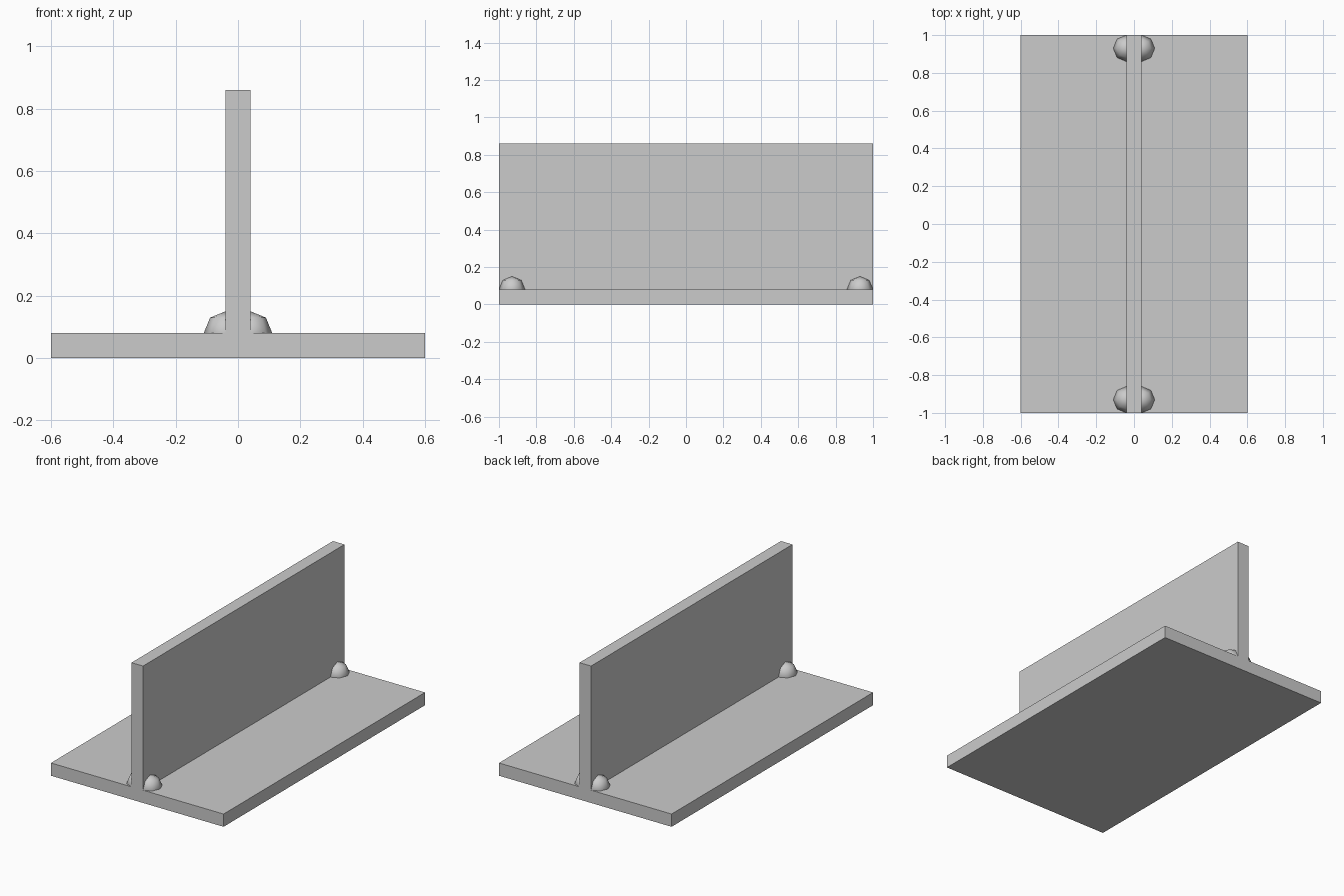
import bpy

if "Cube" in bpy.data.objects:
    bpy.data.objects.remove(bpy.data.objects["Cube"])


def box(name, size, centre):
    bpy.ops.mesh.primitive_cube_add(size=1, location=centre)
    ob = bpy.context.object
    ob.name = name
    ob.scale = size
    bpy.ops.object.transform_apply(location=False, rotation=False, scale=True)
    return ob


# Flat base plate and upright web of the T section
box("base_plate", (1.2, 2.0, 0.08), (0, 0, 0.04))
box("upright_plate", (0.08, 2.0, 0.78), (0, 0, 0.47))

# Low-poly weld beads at both ends of each inside corner
for sx, side in ((-1, "left"), (1, "right")):
    for sy, end in ((-1, "front"), (1, "back")):
        bpy.ops.mesh.primitive_uv_sphere_add(
            segments=8, ring_count=4, radius=0.07,
            location=(sx * 0.04, sy * 0.93, 0.08))
        bpy.context.object.name = f"weld_bead_{end}_{side}"
        bpy.ops.object.shade_smooth()
